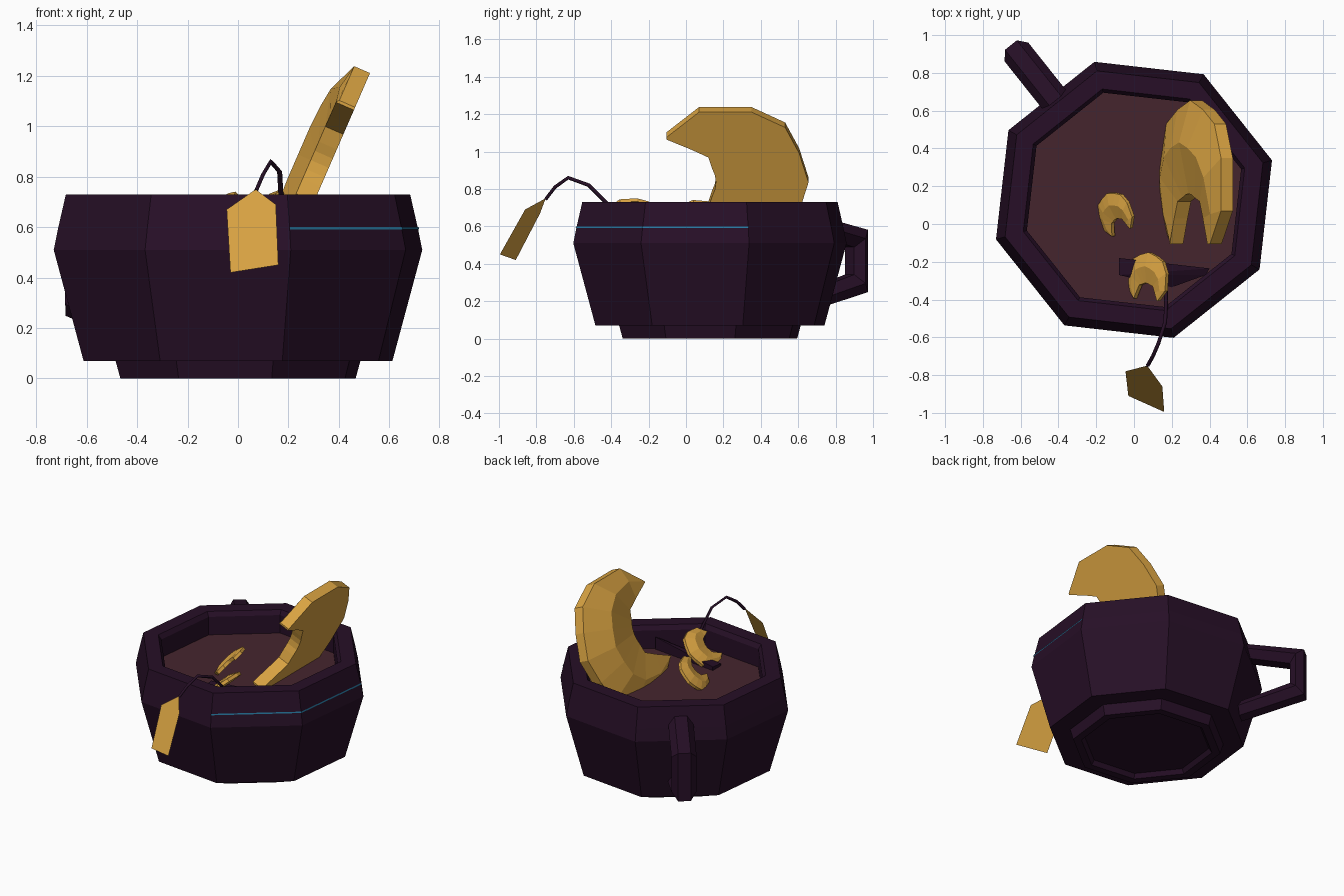
import bpy, bmesh, math
from mathutils import Vector

if "Cube" in bpy.data.objects:
    bpy.data.objects.remove(bpy.data.objects["Cube"])

CX, CY, SIDES, TURN = 0.0, 0.128, 8, math.radians(16)


def material(name, rgb):
    m = bpy.data.materials.new(name)
    m.diffuse_color = (*rgb, 1)
    m.use_nodes = True
    m.node_tree.nodes["Principled BSDF"].inputs["Base Color"].default_value = m.diffuse_color
    return m


PURPLE = material("dark purple", (0.020, 0.0048, 0.020))
GOLD = material("gold", (0.70, 0.37, 0.055))
TEA = material("brown tea", (0.060, 0.018, 0.027))
BLUE = material("blue", (0.02, 0.19, 0.35))


def finish(name, bm, mat, fix=True):
    if fix:
        bmesh.ops.recalc_face_normals(bm, faces=bm.faces)
    me = bpy.data.meshes.new(name)
    bm.to_mesh(me)
    bm.free()
    me.materials.append(mat)
    ob = bpy.data.objects.new(name, me)
    bpy.context.collection.objects.link(ob)
    return ob


def loft(name, rings, mat, caps=True):
    """Skin a row of closed rings that have equal point counts."""
    bm = bmesh.new()
    vs = [[bm.verts.new(p) for p in r] for r in rings]
    n = len(vs[0])
    for a, b in zip(vs, vs[1:]):
        for i in range(n):
            j = (i + 1) % n
            bm.faces.new((a[i], a[j], b[j], b[i]))
    if caps:
        bm.faces.new(vs[0])
        bm.faces.new(vs[-1])
    return finish(name, bm, mat)


def corner(i, r, z):
    a = TURN + i * 2 * math.pi / SIDES
    return Vector((CX + r * math.cos(a), CY + r * math.sin(a), z))


def octagon(r, z):
    return [corner(i, r, z) for i in range(SIDES)]


# Cup: recessed foot, flared body, rim and inner wall
profile = [(0.41, 0.03), (0.43, 0.0), (0.485, 0.0), (0.505, 0.07), (0.637, 0.07),
           (0.76, 0.51), (0.742, 0.595), (0.71, 0.73), (0.61, 0.73), (0.59, 0.70),
           (0.59, 0.55)]
loft("cup", [octagon(r, z) for r, z in profile], PURPLE)

# Tea surface
bm = bmesh.new()
bm.faces.new([bm.verts.new(p) for p in octagon(0.59, 0.575)])
finish("tea_surface", bm, TEA, False)

# Thin blue line across two front right facets
bm = bmesh.new()
low = [bm.verts.new(corner(i, 0.747, 0.591)) for i in (6, 7, 8)]
high = [bm.verts.new(corner(i, 0.745, 0.600)) for i in (6, 7, 8)]
for i in range(2):
    bm.faces.new((low[i], low[i + 1], high[i + 1], high[i]))
finish("blue_line", bm, BLUE, False)

# Handle: six-sided section swept along an angular path
ang = TURN + math.radians(112.5)
out = Vector((math.cos(ang), math.sin(ang), 0))
side = Vector((-out.y, out.x, 0))
up = Vector((0, 0, 1))
path = [((0.64, 0.62), (0, 1)), ((1.0, 0.535), (0.9, 0.9)),
        ((1.0, 0.295), (0.9, -0.9)), ((0.62, 0.19), (0, -1))]
rings = []
for (r, z), (nr, nz) in path:
    c = Vector((CX, CY, z)) + out * r
    n = out * nr + up * nz
    rings.append([c + side * w + n * t for w, t in
                  ((0.08, 0), (0.04, 0.052), (-0.04, 0.052),
                   (-0.08, 0), (-0.04, -0.052), (0.04, -0.052))])
loft("handle", rings, PURPLE)

# Crescents: stations of (outer u, outer v, inner u, inner v, bulge)
half = [(-0.105, 0.262, -0.105, 0.25, 0.035), (0.07, 0.41, 0.03, 0.19, 0.05),
        (0.35, 0.41, 0.12, 0.145, 0.08), (0.53, 0.32, 0.14, 0.08, 0.09),
        (0.605, 0.17, 0.155, 0.04, 0.095)]
stations = (half + [(0.655, 0, 0.16, 0, 0.095)]
            + [(a, -b, c, -d, e) for a, b, c, d, e in reversed(half)])


def crescent(name, centre, u_dir, v_dir, scale):
    v = Vector(v_dir).normalized()
    u = Vector(u_dir)
    u = (u - v * u.dot(v)).normalized()
    n = u.cross(v)
    c = Vector(centre)
    rings = []
    for ou, ov, iu, iv, t in stations:
        o = u * (ou - 0.275) + v * ov
        i = u * (iu - 0.275) + v * iv
        m = o.lerp(i, 0.45)
        ring = [o + n * 0.038, i + n * 0.038, i - n * 0.04, m - n * t, o - n * 0.03]
        rings.append([c + p * scale for p in ring])
    loft(name, rings, GOLD)


crescent("large_crescent", (0.325, 0.275, 0.85), (0, 1, 0), (0.40, 0, 0.92), 1.0)
crescent("small_crescent_front", (0.075, -0.275, 0.65), (0.05, 1, 0.05), (0.72, -0.08, 0.66), 0.33)
crescent("small_crescent_back", (-0.10, 0.06, 0.645), (-0.25, 0.9, 0), (0.55, 0.25, 0.62), 0.29)

# Tea bag corner poking out of the tea
bm = bmesh.new()
for p in ((-0.08, -0.18, 0.60), (-0.08, -0.27, 0.59), (0.2, -0.335, 0.58),
          (0.40, -0.235, 0.66), (0.38, -0.27, 0.64), (0.12, -0.21, 0.60)):
    bm.verts.new(p)
    bm.verts.new((p[0], p[1], 0.55))
bmesh.ops.convex_hull(bm, input=bm.verts)
finish("tea_bag", bm, PURPLE)

# String hanging over the rim
cu = bpy.data.curves.new("string", "CURVE")
cu.dimensions = "3D"
cu.bevel_depth = 0.010
cu.bevel_resolution = 0
cu.use_fill_caps = True
pts = [(0.17, -0.30, 0.58), (0.17, -0.43, 0.73), (0.165, -0.52, 0.82),
       (0.13, -0.63, 0.86), (0.10, -0.70, 0.81), (0.072, -0.75, 0.745)]
sp = cu.splines.new("POLY")
sp.points.add(len(pts) - 1)
for q, p in zip(sp.points, pts):
    q.co = (*p, 1)
cu.materials.append(PURPLE)
bpy.context.collection.objects.link(bpy.data.objects.new("string", cu))

# Paper tag
bm = bmesh.new()
bm.faces.new([bm.verts.new(p) for p in
              ((0.07, -0.75, 0.75), (-0.045, -0.78, 0.67), (-0.03, -0.91, 0.42),
               (0.16, -0.995, 0.45), (0.15, -0.86, 0.69))])
finish("tag", bm, GOLD, False)
